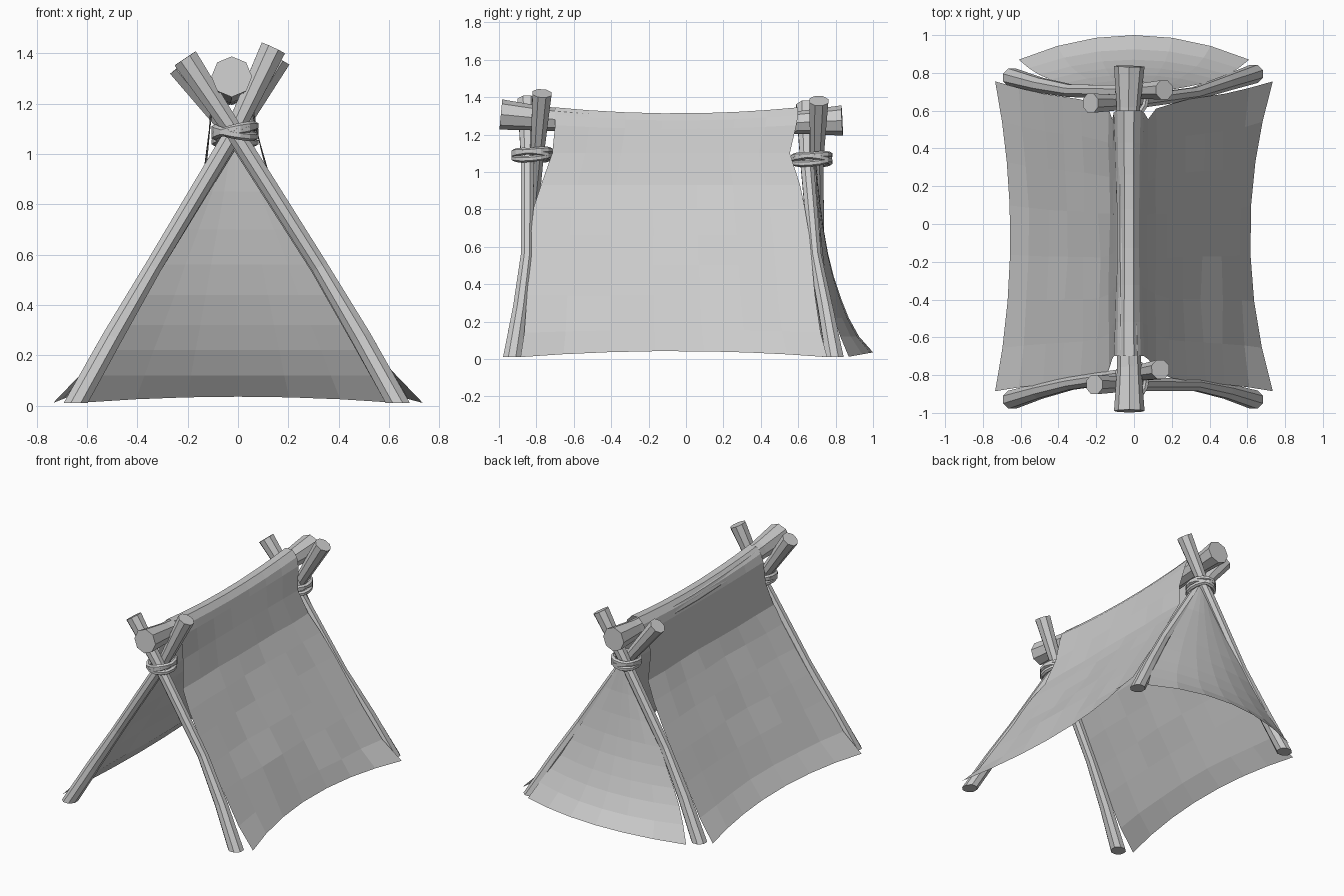
import bpy, bmesh, math, random
from mathutils import Vector

if "Cube" in bpy.data.objects:
    bpy.data.objects.remove(bpy.data.objects["Cube"])

random.seed(4)


def finish(name, bm):
    bmesh.ops.recalc_face_normals(bm, faces=bm.faces[:])
    me = bpy.data.meshes.new(name)
    bm.to_mesh(me)
    bm.free()
    ob = bpy.data.objects.new(name, me)
    bpy.context.collection.objects.link(ob)
    return ob


def tube(name, pts, radii, ref, sides=8, closed=False, flat_foot=False, turn=0.5):
    """Faceted tube along a path; ref is a vector never parallel to the path."""
    bm = bmesh.new()
    pts = [Vector(p) for p in pts]
    n, rings = len(pts), []
    for i, p in enumerate(pts):
        if closed:
            d = pts[(i + 1) % n] - pts[i - 1]
        else:
            d = pts[min(i + 1, n - 1)] - pts[max(i - 1, 0)]
        if flat_foot and i == 0:
            d = Vector((0, 0, 1))
        d.normalize()
        u = Vector(ref).cross(d).normalized()
        v = d.cross(u)
        ring = []
        for k in range(sides):
            a = math.tau * (k + turn) / sides
            ring.append(bm.verts.new(p + radii[i] * (u * math.cos(a) + v * math.sin(a))))
        rings.append(ring)
    for i in range(n if closed else n - 1):
        a, b = rings[i], rings[(i + 1) % n]
        for k in range(sides):
            m = (k + 1) % sides
            bm.faces.new((a[k], a[m], b[m], b[k]))
    if not closed:
        bm.faces.new(rings[0][::-1])
        bm.faces.new(rings[-1])
    return finish(name, bm)


def sheet(name, rows):
    """Open cloth surface from rows of points."""
    bm = bmesh.new()
    vs = [[bm.verts.new(p) for p in r] for r in rows]
    for a, b in zip(vs, vs[1:]):
        for k in range(len(a) - 1):
            bm.faces.new((a[k], a[k + 1], b[k + 1], b[k]))
    return finish(name, bm)


# Ridge pole: thick ends, slight sag
tube("ridge_pole",
     [(-.025, -.99, 1.307), (-.025, -.76, 1.285), (-.03, -.4, 1.26), (-.035, 0, 1.25),
      (-.035, .35, 1.252), (-.03, .62, 1.265), (-.025, .835, 1.275)],
     [.081, .064, .058, .056, .057, .062, .081], (1, 0, 0), turn=0)

# Crossed support poles, curving outward at the feet
R = [.052, .043, .036, .038, .055]
poles = {
    "front_left_pole": [(-.645, -.93, .01), (-.50, -.885, .27), (-.337, -.845, .55),
                        (-.02, -.797, 1.08), (.14, -.77, 1.42)],
    "front_right_pole": [(.635, -.93, .01), (.49, -.885, .27), (.325, -.85, .55),
                         (-.01, -.848, 1.08), (-.21, -.85, 1.38)],
    "back_left_pole": [(-.645, .775, .01), (-.50, .735, .27), (-.337, .705, .55),
                       (-.02, .70, 1.07), (.16, .71, 1.38)],
    "back_right_pole": [(.635, .795, .01), (.487, .745, .27), (.32, .69, .55),
                        (-.01, .645, 1.07), (-.23, .64, 1.35)],
}
for name, pts in poles.items():
    tube(name, pts, R, (0, 1, 0), flat_foot=True)

# Rope lashings: crossing loops around each pole crossing
for side, cy, cz in (("front", -.823, 1.09), ("back", .672, 1.066)):
    for j, (tx, ty, dz) in enumerate(((.15, .12, .012), (-.2, .1, -.004), (.25, -.12, 0))):
        loop = []
        for k in range(14):
            a = math.tau * k / 14
            x, y = .078 * math.cos(a), .098 * math.sin(a)
            loop.append((-.012 + x, cy + y, cz + dz + tx * x + ty * y))
        tube(f"{side}_rope_{j + 1}", loop, [.017] * 14, (0, 0, 1), sides=6, closed=True)

# Cover cloth: half profile (x, z, front y, back y, inward sag, downward sag)
prof = [(.735, .01, -.885, .755, .10, -.032), (.61, .14, -.865, .72, .045, -.015),
        (.482, .34, -.85, .69, .025, 0), (.382, .50, -.84, .675, .025, 0),
        (.285, .66, -.83, .66, .02, 0), (.195, .81, -.815, .635, .015, 0),
        (.125, .93, -.775, .61, .0, 0), (.095, 1.10, -.715, .555, .005, .0),
        (.080, 1.25, -.70, .59, .015, .02), (.062, 1.305, -.70, .6, .008, .03),
        (.026, 1.345, -.70, .6, .002, .032)]
cols = [-1, -.72, -.42, -.12, .2, .48, .74, 1]
rows = []
for s, half in ((-1, prof), (1, prof[::-1])):
    for x, z, y0, y1, sx, sz in half:
        row = []
        for t in cols:
            w = 1 - t * t
            j = random.uniform(-.012, .012) * w if .1 < z < 1 else 0
            cx = -.027 * min(1, max(0, (z - .8) / .4))
            if z < .1:
                cx = -.02 * w
            xx = cx + s * (x - sx * w + j)
            row.append((xx, (y0 + y1) / 2 + t * (y1 - y0) / 2, z - sz * w))
        rows.append(row)
sheet("cover_cloth", rows)

# Back flap: (z, half width, middle y, edge y), flaring at the ground
flap = [(.012, .61, 1.0, .87), (.12, .555, .925, .825), (.22, .50, .87, .79),
        (.32, .44, .83, .765), (.44, .37, .79, .745), (.56, .305, .76, .73),
        (.70, .225, .735, .715), (.85, .14, .715, .70), (1.06, .035, .695, .69)]
rows = []
for z, h, ym, ye in flap:
    row = []
    for k in range(-3, 4):
        t = k / 3
        w = 1 - abs(t) ** 2
        lift = .023 * w if z < .05 else 0
        row.append((t * h - .01 * z, ye + (ym - ye) * w, z + lift))
    rows.append(row)
sheet("back_flap", rows)
